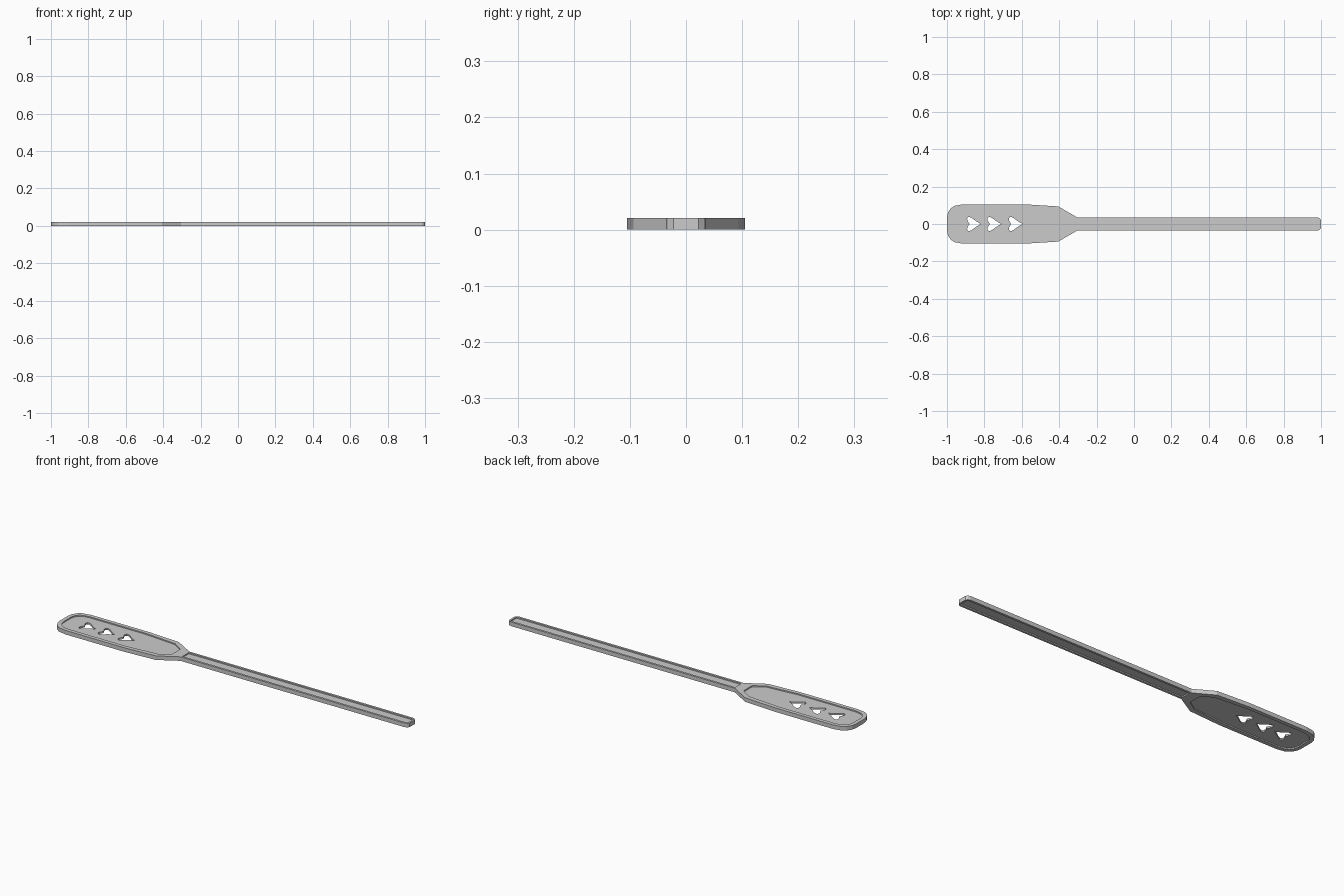
import bpy, bmesh

if "Cube" in bpy.data.objects:
    bpy.data.objects.remove(bpy.data.objects["Cube"])

H = 0.021        # full thickness
DEPTH = 0.006    # recess depth on each face


def mirrored(half):
    """Close a half outline (y >= 0) by mirroring it across the x axis."""
    return half + [(x, -y) for x, y in reversed(half) if y > 1e-6]


def prism(name, pts, z0, z1):
    bm = bmesh.new()
    face = bm.faces.new([bm.verts.new((x, y, z0)) for x, y in pts])
    top = bmesh.ops.extrude_face_region(bm, geom=[face])
    for v in top["geom"]:
        if isinstance(v, bmesh.types.BMVert):
            v.co.z = z1
    bmesh.ops.recalc_face_normals(bm, faces=bm.faces[:])
    mesh = bpy.data.meshes.new(name)
    bm.to_mesh(mesh)
    bm.free()
    ob = bpy.data.objects.new(name, mesh)
    bpy.context.collection.objects.link(ob)
    return ob


# Paddle and handle outline
outline = mirrored([
    (-1.0, 0.035), (-0.995, 0.06), (-0.98, 0.083), (-0.96, 0.097), (-0.915, 0.105),
    (-0.58, 0.105), (-0.405, 0.094), (-0.305, 0.036),
    (0.98, 0.036), (0.992, 0.032), (1.0, 0.022)])
body = prism("stirring_paddle", outline, 0, H)

# Recess outlines for blade and handle
blade = mirrored([
    (-0.98, 0.03), (-0.975, 0.052), (-0.962, 0.07), (-0.942, 0.08), (-0.91, 0.085),
    (-0.59, 0.085), (-0.41, 0.07), (-0.355, 0.034)])
groove = mirrored([(-0.30, 0.025), (0.99, 0.025)])

# Heart-shaped hole, tip towards the handle
heart = mirrored([
    (0.076, 0), (0.062, 0.007), (0.047, 0.016), (0.033, 0.027), (0.022, 0.034),
    (0.012, 0.038), (0.005, 0.036), (0.001, 0.029), (0.002, 0.019),
    (0.008, 0.009), (0.013, 0)])

cutters = []
for label, pts in (("blade", blade), ("handle", groove)):
    cutters.append(prism(label + "_top_recess", pts, H - DEPTH, H + 0.05))
    cutters.append(prism(label + "_bottom_recess", pts, -0.05, DEPTH))
for i, x0 in enumerate((-0.893, -0.784, -0.67)):
    cutters.append(prism(f"heart_hole_{i + 1}", [(x0 + x, y) for x, y in heart], -0.1, 0.1))

# Cut the recesses and holes, then drop the helpers
bpy.context.view_layer.objects.active = body
for c in cutters:
    c.hide_render = True
    mod = body.modifiers.new(c.name, "BOOLEAN")
    mod.operation = "DIFFERENCE"
    mod.solver = "EXACT"
    mod.object = c
    bpy.ops.object.modifier_apply(modifier=mod.name)
    bpy.data.objects.remove(c, do_unlink=True)
